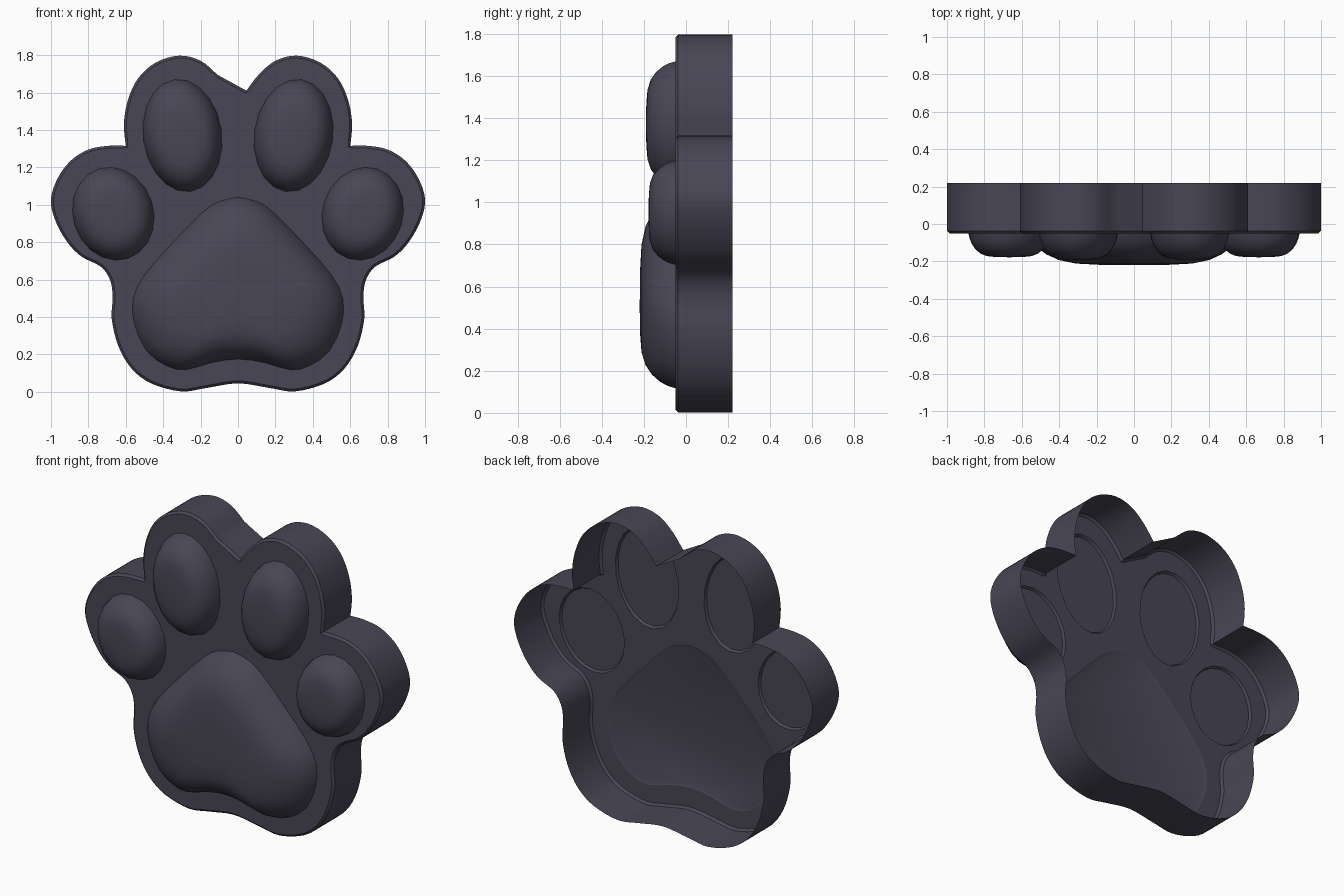
import bpy
import bmesh
from math import cos, sin, pi, radians
from mathutils import Vector

cube = bpy.data.objects.get("Cube")
if cube:
    bpy.data.objects.remove(cube, do_unlink=True)

FRONT, BACK, BEVEL = -0.05, 0.22, 0.013

slate = bpy.data.materials.new("dark_slate")
slate.use_nodes = True
colour = (0.065, 0.062, 0.09, 1)
slate.diffuse_color = colour
slate.node_tree.nodes["Principled BSDF"].inputs["Base Color"].default_value = colour


def smooth_path(points, steps=4):
    """Catmull-Rom curve through the points, without the last one."""
    pts = [Vector(p) for p in points]
    pts = [pts[0]] + pts + [pts[-1]]
    out = []
    for a, b, c, d in zip(pts, pts[1:], pts[2:], pts[3:]):
        for i in range(steps):
            t = i / steps
            out.append(0.5 * (2 * b + (c - a) * t + (2 * a - 5 * b + 4 * c - d) * t * t
                              + (3 * b - a - 3 * c + d) * t ** 3))
    return out


def mirrored(points):
    return [(-x, z) for x, z in reversed(points)]


def inset(loop, amount):
    """Move a clockwise loop inward along its normals."""
    out = []
    for i, p in enumerate(loop):
        d = (loop[(i + 1) % len(loop)] - loop[i - 1]).normalized()
        out.append(p + Vector((d.y, -d.x)) * amount)
    return out


def add_ring(bm, loop, y):
    return [bm.verts.new((p.x, y, p.y)) for p in loop]


def bridge(bm, a, b):
    for i in range(len(a)):
        j = (i + 1) % len(a)
        bm.faces.new((a[i], a[j], b[j], b[i]))


def finish(bm, name, angle):
    mesh = bpy.data.meshes.new(name)
    bm.to_mesh(mesh)
    bm.free()
    mesh.materials.append(slate)
    obj = bpy.data.objects.new(name, mesh)
    bpy.context.collection.objects.link(obj)
    bpy.ops.object.select_all(action='DESELECT')
    obj.select_set(True)
    bpy.context.view_layer.objects.active = obj
    bpy.ops.object.shade_smooth_by_angle(angle=radians(angle))


def ellipse(cx, cz, rx, rz, tilt, count=20):
    out = []
    for i in range(count):
        a = -2 * pi * i / count
        u, v = rx * cos(a), rz * sin(a)
        out.append(Vector((cx + u * cos(tilt) - v * sin(tilt),
                           cz + u * sin(tilt) + v * cos(tilt))))
    return out


# Dome profile: outline scale and share of the height
DOME = [(1, 0), (0.97, 0.22), (0.92, 0.43), (0.83, 0.66),
        (0.71, 0.84), (0.55, 0.95), (0.32, 0.99)]


def pad(name, loop, centre, top, recess):
    """Closed dome with a slightly recessed flat underside."""
    bm = bmesh.new()
    c = Vector(centre)

    def scaled(s):
        return [c + (p - c) * s for p in loop]

    rings = [add_ring(bm, scaled(0.965), FRONT - recess)]
    rings += [add_ring(bm, scaled(s), FRONT + (top - FRONT) * h) for s, h in DOME]
    for a, b in zip(rings, rings[1:]):
        bridge(bm, a, b)
    bm.faces.new(rings[0])
    tip = bm.verts.new((c.x, top, c.y))
    last = rings[-1]
    for i in range(len(last)):
        bm.faces.new((last[i], last[(i + 1) % len(last)], tip))
    bmesh.ops.recalc_face_normals(bm, faces=bm.faces)
    finish(bm, name, 50)


# Pads
half_palm = [(0, 1.04), (0.107, 1.015), (0.2, 0.95), (0.36, 0.785), (0.5, 0.625),
             (0.56, 0.5), (0.555, 0.365), (0.49, 0.22), (0.385, 0.14),
             (0.28, 0.117), (0.145, 0.155), (0, 0.175)]
palm = smooth_path(half_palm + mirrored(half_palm)[1:], 2)
holes = [palm]
pad("palm_pad", palm, (0, 0.5), -0.22, 0.006)
for side, word in ((1, "left"), (-1, "right")):
    inner = ellipse(side * 0.297, 1.37, 0.21, 0.302, -side * radians(8))
    outer = ellipse(side * 0.667, 0.952, 0.215, 0.252, -side * radians(18))
    pad(word + "_inner_toe_pad", inner, (side * 0.297, 1.37), -0.19, 0.015)
    pad(word + "_outer_toe_pad", outer, (side * 0.667, 0.952), -0.178, 0.015)
    holes += [inner, outer]

# Paw outline, clockwise from the cleft between the inner toes
cleft, notch = (0.045, 1.61), (0.6, 1.315)
inner_toe = [(0.11, 1.695), (0.2, 1.77), (0.315, 1.797), (0.44, 1.76), (0.535, 1.675),
             (0.59, 1.555), (0.61, 1.43), notch]
side_edge = [notch, (0.695, 1.315), (0.8, 1.295), (0.895, 1.235), (0.965, 1.14),
             (1.0, 1.03), (0.98, 0.925), (0.92, 0.81), (0.84, 0.725), (0.735, 0.67),
             (0.685, 0.6), (0.67, 0.51), (0.675, 0.39), (0.64, 0.245), (0.57, 0.125),
             (0.465, 0.045), (0.305, 0.002), (0.17, 0.02), (0, 0.045)]
outline = (smooth_path([cleft] + inner_toe)
           + smooth_path(side_edge + mirrored(side_edge)[1:])
           + smooth_path(mirrored(inner_toe))
           + smooth_path([mirrored(inner_toe)[-1], cleft]))

# Shell: thin wall open at the back, bevelled rim and a face plate cut for the pads
bm = bmesh.new()
back = add_ring(bm, outline, BACK)
shoulder = add_ring(bm, outline, FRONT + BEVEL)
rim = add_ring(bm, inset(outline, BEVEL), FRONT)
bridge(bm, back, shoulder)
bridge(bm, shoulder, rim)
edges = []
for ring in [rim] + [add_ring(bm, h, FRONT) for h in holes]:
    for i in range(len(ring)):
        pair = (ring[i - 1], ring[i])
        edges.append(bm.edges.get(pair) or bm.edges.new(pair))
bmesh.ops.triangle_fill(bm, edges=edges, use_beauty=True, normal=(0, -1, 0))
bmesh.ops.recalc_face_normals(bm, faces=bm.faces)
if sum(f.normal.y * f.calc_area() for f in bm.faces) > 0:
    bmesh.ops.reverse_faces(bm, faces=bm.faces)
finish(bm, "paw_shell", 30)
